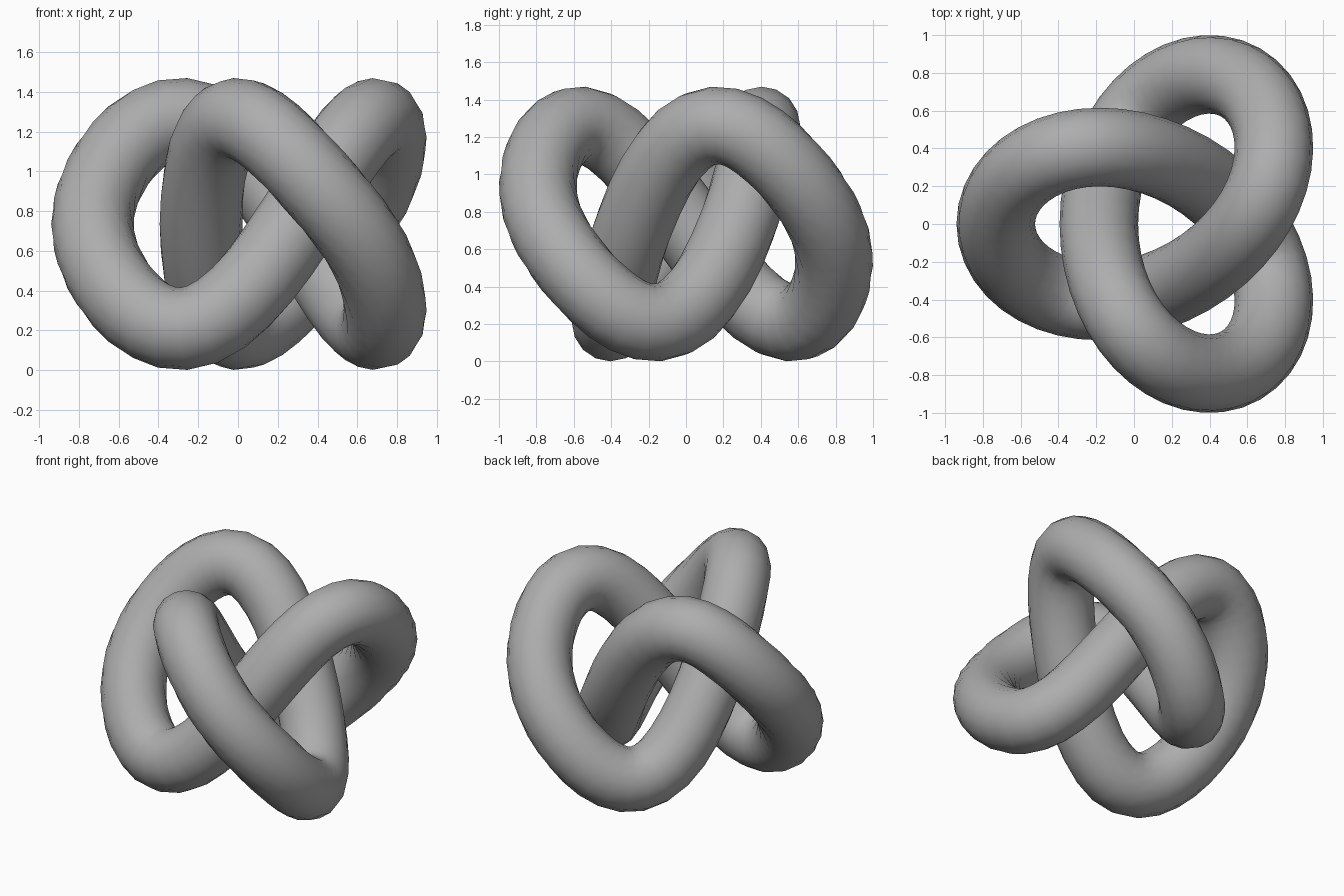
import bpy, bmesh
from math import sin, cos, pi
from mathutils import Vector

if "Cube" in bpy.data.objects:
    bpy.data.objects.remove(bpy.data.objects["Cube"])

SEGMENTS, SIDES = 90, 16
A, B, H = 0.273, 0.592, 0.507      # loop harmonics and height swing
TUBE = 0.208
CENTRE = Vector((0.133, 0, 0.735))


def path(t):
    return CENTRE + Vector((A * cos(t) - B * cos(2 * t),
                            A * sin(t) + B * sin(2 * t),
                            -H * (sin(3 * t) + 0.149 * sin(6 * t))))


# Closed round tube swept along a three-lobed knot
bm = bmesh.new()
rings = []
for i in range(SEGMENTS):
    t = 2 * pi * i / SEGMENTS
    tangent = (path(t + 0.001) - path(t - 0.001)).normalized()
    side = tangent.cross(Vector((0, 0, 1))).normalized()
    up = side.cross(tangent)
    ring = []
    for j in range(SIDES):
        a = 2 * pi * j / SIDES
        ring.append(bm.verts.new(path(t) + TUBE * (cos(a) * side + sin(a) * up)))
    rings.append(ring)

for i in range(SEGMENTS):
    r0, r1 = rings[i], rings[(i + 1) % SEGMENTS]
    for j in range(SIDES):
        k = (j + 1) % SIDES
        bm.faces.new((r0[j], r0[k], r1[k], r1[j])).smooth = True
bmesh.ops.recalc_face_normals(bm, faces=bm.faces)

mesh = bpy.data.meshes.new("knot_tube")
bm.to_mesh(mesh)
bm.free()

# Darker grey finish
grey = bpy.data.materials.new("mid_grey")
grey.diffuse_color = (0.42, 0.42, 0.42, 1)
grey.use_nodes = True
grey.node_tree.nodes["Principled BSDF"].inputs["Base Color"].default_value = grey.diffuse_color
mesh.materials.append(grey)
bpy.context.collection.objects.link(bpy.data.objects.new("knot_tube", mesh))
